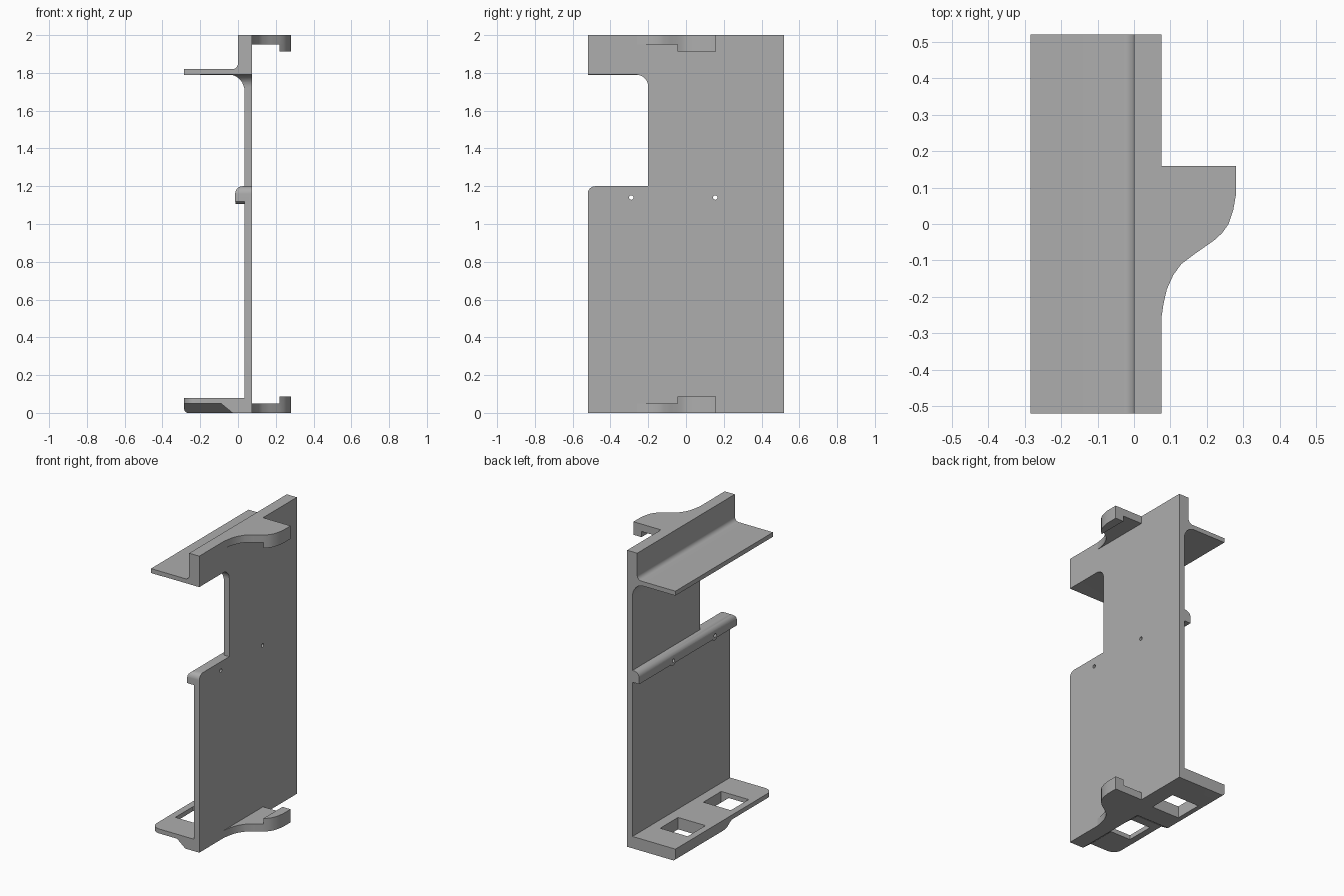
import bpy, bmesh
from math import sin, cos, radians
from mathutils import Vector

if "Cube" in bpy.data.objects:
    bpy.data.objects.remove(bpy.data.objects["Cube"], do_unlink=True)

GREY = (0.42, 0.42, 0.42, 1)
mat = bpy.data.materials.new("plain grey")
mat.use_nodes = True
mat.diffuse_color = GREY
mat.node_tree.nodes["Principled BSDF"].inputs["Base Color"].default_value = GREY


def arc(cx, cy, rx, ry, a0, a1, n=8):
    """Points along an elliptical arc, angles in degrees."""
    angles = [radians(a0 + (a1 - a0) * i / n) for i in range(n + 1)]
    return [(cx + rx * cos(a), cy + ry * sin(a)) for a in angles]


def make(name, bm):
    bmesh.ops.recalc_face_normals(bm, faces=bm.faces)
    mesh = bpy.data.meshes.new(name)
    bm.to_mesh(mesh)
    bm.free()
    mesh.materials.append(mat)
    obj = bpy.data.objects.new(name, mesh)
    bpy.context.collection.objects.link(obj)
    return obj


def prism(name, pts, axis, lo, hi):
    """Extrude a 2D outline along one axis from lo to hi."""
    def place(p, t):
        c = list(p)
        c.insert(axis, t)
        return c
    bm = bmesh.new()
    face = bm.faces.new([bm.verts.new(place(p, lo)) for p in pts])
    moved = bmesh.ops.extrude_face_region(bm, geom=[face])["geom"]
    shift = Vector(place((0, 0), hi - lo))
    bmesh.ops.translate(bm, vec=shift, verts=[v for v in moved if isinstance(v, bmesh.types.BMVert)])
    return make(name, bm)


def rect(x0, x1, y0, y1):
    return [(x0, y0), (x1, y0), (x1, y1), (x0, y1)]


def combine(target, tool, operation="DIFFERENCE"):
    """Apply a boolean and discard the tool."""
    tool.hide_render = True
    mod = target.modifiers.new(operation.lower(), "BOOLEAN")
    mod.operation, mod.object, mod.solver = operation, tool, "EXACT"
    bpy.ops.object.select_all(action="DESELECT")
    bpy.context.view_layer.objects.active = target
    target.select_set(True)
    bpy.ops.object.modifier_apply(modifier=mod.name)
    bpy.data.objects.remove(tool, do_unlink=True)


def smooth(obj):
    bpy.ops.object.select_all(action="DESELECT")
    bpy.context.view_layer.objects.active = obj
    obj.select_set(True)
    bpy.ops.object.shade_smooth_by_angle(angle=radians(30))


# Main extrusion: wall, base flange, grip lip, top flange
profile = [(0.075, 0), (0.075, 2), (0, 2)]
profile += arc(-0.03, 1.85, 0.03, 0.03, 0, -90)
profile += [(-0.285, 1.82), (-0.285, 1.79)]
profile += arc(-0.045, 1.70, 0.08, 0.09, 90, 0)
profile += [(0.035, 1.2)]
profile += arc(0.025, 1.16, 0.04, 0.04, 90, 180)
profile += [(-0.015, 1.12), (0.035, 1.12), (0.035, 0.08), (-0.285, 0.08)]
profile += arc(-0.265, 0.02, 0.02, 0.02, 180, 270, 4)
bracket = prism("bracket_body", profile, 1, -0.52, 0.52)

# Screw bosses under the lip, with drilled holes
for y in (-0.29, 0.155):
    boss = prism("boss", arc(y, 1.14, 0.033, 0.033, 0, 345, 23), 0, -0.013, 0.05)
    combine(bracket, boss, "UNION")
    drill = prism("drill", arc(y, 1.14, 0.012, 0.012, 0, 337.5, 15), 0, -0.1, 0.2)
    combine(bracket, drill)

# Side notch with one filleted corner and one rounded corner
notch = [(-0.6, 1.16)] + arc(-0.48, 1.16, 0.04, 0.04, 180, 90)
notch += [(-0.2, 1.2)] + arc(-0.265, 1.726, 0.065, 0.065, 0, 90) + [(-0.6, 1.791)]
combine(bracket, prism("notch_cutter", notch, 0, -0.2, 0.2))

# Square openings in the base flange
for y in (-0.23, 0.23):
    opening = rect(-0.24, -0.035, y - 0.095, y + 0.095)
    combine(bracket, prism("opening_cutter", opening, 2, -0.1, 0.2))

# Sloped recess below the front half of the base flange
bm = bmesh.new()
low = [bm.verts.new((x, y, -0.02)) for x, y in rect(-0.4, -0.005, -0.6, 0.03)]
high = [bm.verts.new((x, y, 0.05)) for x, y in rect(-0.4, -0.09, -0.6, -0.08)]
bm.faces.new(low)
bm.faces.new(high)
for i in range(4):
    j = (i + 1) % 4
    bm.faces.new((low[i], low[j], high[j], high[i]))
combine(bracket, make("recess_cutter", bm))

# Rounded front corner of the base flange
corner = arc(-0.225, -0.46, 0.06, 0.06, 180, 270) + [(-0.225, -0.6), (-0.4, -0.6), (-0.4, -0.46)]
combine(bracket, prism("corner_cutter", corner, 2, -0.1, 0.3))
smooth(bracket)

# Hooks at both ends: a curved arm with a turned-in lip
curve = [(0.28, 0.08), (0.273, 0.04), (0.26, 0), (0.242, -0.025), (0.22, -0.045)]
tail = [(0.17, -0.08), (0.13, -0.11), (0.108, -0.14), (0.09, -0.18), (0.081, -0.22), (0.075, -0.26)]
arm = [(0.07, 0.16), (0.28, 0.16)] + curve + tail + [(0.07, -0.26)]
tip = [(0.22, 0.16), (0.28, 0.16)] + curve
for name, flip in (("bottom", False), ("top", True)):
    def span(a, b):
        return (2 - b, 2 - a) if flip else (a, b)
    hook = prism(name + "_hook", arm, 2, *span(0, 0.05))
    combine(hook, prism("tip", tip, 2, *span(0.02, 0.088)), "UNION")
    smooth(hook)
